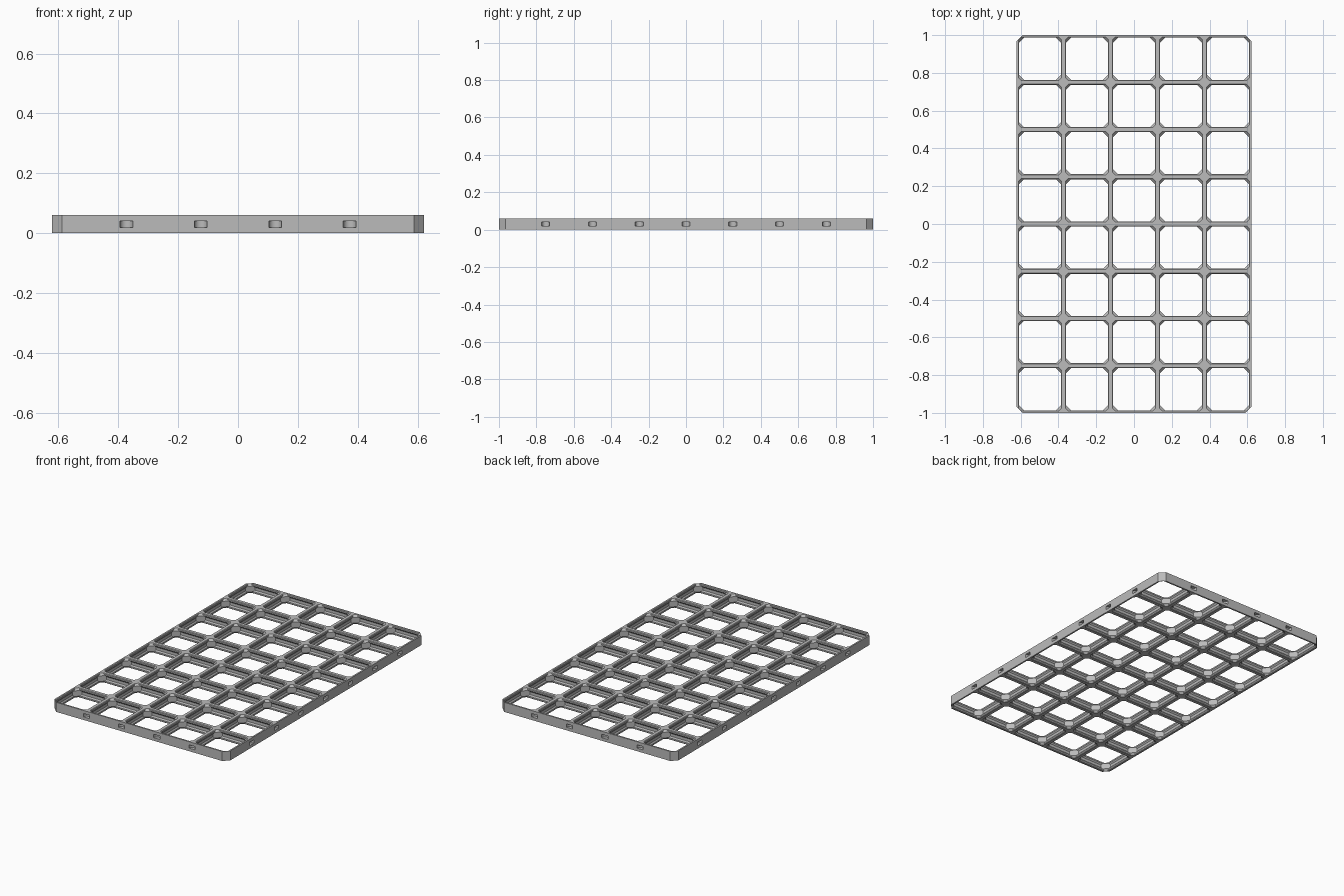
import bpy, bmesh, math

if "Cube" in bpy.data.objects:
    bpy.data.objects.remove(bpy.data.objects["Cube"])

U = 1 / 112                      # one small design unit
COLS, ROWS = 5, 8
PX, PY = 0.2488, 0.25            # cell pitch
T = 6.8 * U                      # plate thickness
R2 = math.sqrt(2)

# Cell wall section: height, wall inset, corner distance measured along the diagonal
half = [(0.0, 1.1, 2.8), (0.4, 1.5, 3.2), (1.4, 1.5, 4.2), (2.4, 0.8, 4.2)]
section = [(z * U, w * U, d * R2 * U) for z, w, d in half]
section += [(T - z, w, c) for z, w, c in reversed(section)]


def octagon(cx, cy, z, w, cuts):
    """Rectangle inset by w, with corner i cut by the line |x|+|y| = cuts[i]."""
    pts = []
    for i, (sx, sy) in enumerate([(1, 1), (-1, 1), (-1, -1), (1, -1)]):
        k = cuts[i]
        a = (cx + sx * (PX / 2 - w), cy + sy * (PY / 2 - (k - w if k else w)), z)
        b = (cx + sx * (PX / 2 - (k - w if k else w)), cy + sy * (PY / 2 - w), z)
        pts += [a, b] if sx * sy > 0 else [b, a]
    return pts


def loft(bm, r0, r1):
    for i in range(8):
        j = (i + 1) % 8
        bm.faces.new([r0[i], r0[j], r1[j], r1[i]])


grey = bpy.data.materials.new("light_grey")
grey.diffuse_color = (0.5, 0.5, 0.5, 1)
grey.use_nodes = True
grey.node_tree.nodes["Principled BSDF"].inputs["Base Color"].default_value = grey.diffuse_color

# Grid plate: each cell is a lofted octagonal hole with a snap groove
bm = bmesh.new()
for ix in range(COLS):
    for iy in range(ROWS):
        cx, cy = (ix - (COLS - 1) / 2) * PX, (iy - (ROWS - 1) / 2) * PY
        L, R, B, F = ix == 0, ix == COLS - 1, iy == ROWS - 1, iy == 0
        cuts = [3.77 * U if c else 0 for c in (R and B, L and B, L and F, R and F)]
        rings = [octagon(cx, cy, 0, 0, cuts)]
        rings += [octagon(cx, cy, z, w, [c] * 4) for z, w, c in section]
        rings += [octagon(cx, cy, T, 0, cuts)]
        rings = [[bm.verts.new(p) for p in r] for r in rings]
        for r0, r1 in zip(rings, rings[1:]):
            loft(bm, r0, r1)
bmesh.ops.remove_doubles(bm, verts=bm.verts, dist=1e-5)

# Outer rim wall between the lower and upper outlines
top = {(round(v.co.x, 4), round(v.co.y, 4)): v for v in bm.verts if v.co.z > T - 1e-5}
rim = [e for e in bm.edges if e.is_boundary and all(v.co.z < 1e-5 for v in e.verts)]
for e in rim:
    a, b = e.verts
    ta, tb = (top[(round(v.co.x, 4), round(v.co.y, 4))] for v in (a, b))
    bm.faces.new([a, b, tb, ta])
bmesh.ops.recalc_face_normals(bm, faces=bm.faces)
mesh = bpy.data.meshes.new("grid_plate")
bm.to_mesh(mesh)
bm.free()
plate = bpy.data.objects.new("grid_plate", mesh)
bpy.context.collection.objects.link(plate)
mesh.materials.append(grey)

# Connector slots: half-round pockets in the rim at every rib end
X, Y = COLS * PX / 2, ROWS * PY / 2
spots = [((i - COLS / 2) * PX, s * Y) for i in range(1, COLS) for s in (-1, 1)]
spots += [(s * X, (i - ROWS / 2) * PY) for i in range(1, ROWS) for s in (-1, 1)]
bm = bmesh.new()
for x, y in spots:
    made = bmesh.ops.create_cone(bm, cap_ends=True, segments=24, radius1=0.0215,
                                 radius2=0.0215, depth=0.0215)
    bmesh.ops.translate(bm, verts=made["verts"], vec=(x, y, T / 2))
cut_mesh = bpy.data.meshes.new("slot_cutter")
bm.to_mesh(cut_mesh)
bm.free()
cut_mesh.materials.append(grey)
cutter = bpy.data.objects.new("slot_cutter", cut_mesh)
bpy.context.collection.objects.link(cutter)
cutter.hide_render = True

mod = plate.modifiers.new("connector_slots", "BOOLEAN")
mod.operation = "DIFFERENCE"
mod.solver = "EXACT"
mod.object = cutter
bpy.context.view_layer.objects.active = plate
plate.select_set(True)
bpy.ops.object.modifier_apply(modifier=mod.name)
bpy.data.objects.remove(cutter)
bpy.ops.object.shade_smooth_by_angle(angle=math.radians(25))
